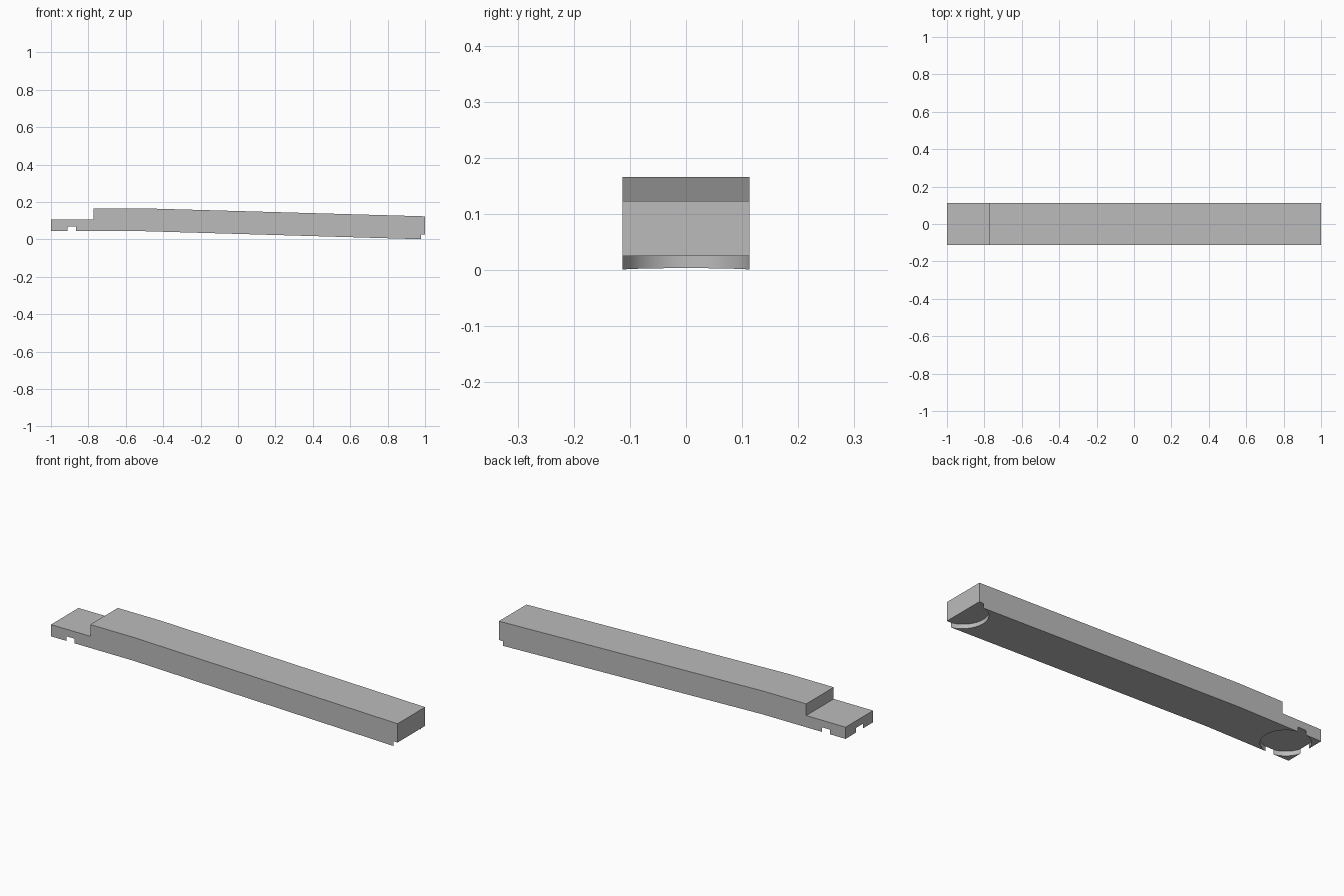
import bpy
import bmesh
from math import radians
from mathutils import Matrix

default = bpy.data.objects.get("Cube")
if default:
    bpy.data.objects.remove(default, do_unlink=True)

HALF_WIDTH = 0.1134
SOCKET_RADIUS = 0.1157

grey = bpy.data.materials.new("plain grey")
grey.use_nodes = True
colour = (0.5, 0.5, 0.5, 1)
grey.diffuse_color = colour
grey.node_tree.nodes["Principled BSDF"].inputs["Base Color"].default_value = colour


def add_object(name, bm):
    bmesh.ops.recalc_face_normals(bm, faces=bm.faces[:])
    mesh = bpy.data.meshes.new(name)
    bm.to_mesh(mesh)
    bm.free()
    mesh.materials.append(grey)
    obj = bpy.data.objects.new(name, mesh)
    bpy.context.collection.objects.link(obj)
    return obj


def extruded_profile(name, points):
    """Extrude an x-z outline across the full width."""
    bm = bmesh.new()
    face = bm.faces.new([bm.verts.new((x, -HALF_WIDTH, z)) for x, z in points])
    result = bmesh.ops.extrude_face_region(bm, geom=[face])
    moved = [v for v in result["geom"] if isinstance(v, bmesh.types.BMVert)]
    bmesh.ops.translate(bm, verts=moved, vec=(0, 2 * HALF_WIDTH, 0))
    return add_object(name, bm)


def cut_socket(body, name, x, top):
    """Cut a round recess up into the underside."""
    bm = bmesh.new()
    depth = 0.2
    bmesh.ops.create_cone(bm, cap_ends=True, segments=96, depth=depth,
                          radius1=SOCKET_RADIUS, radius2=SOCKET_RADIUS,
                          matrix=Matrix.Translation((x, 0, top - depth / 2)))
    cutter = add_object(name, bm)
    cutter.hide_render = True
    mod = body.modifiers.new(name, "BOOLEAN")
    mod.operation = "DIFFERENCE"
    mod.solver = "EXACT"
    mod.object = cutter
    bpy.context.view_layer.objects.active = body
    bpy.ops.object.modifier_apply(modifier=name)
    bpy.data.objects.remove(cutter, do_unlink=True)


# Gently bent bar with a lowered tongue at one end
bar = extruded_profile("bent_bar", [
    (-1, 0.044), (-0.52, 0.044), (1, 0), (1, 0.123),
    (-0.52, 0.166), (-0.773, 0.166), (-0.773, 0.105), (-1, 0.105)])

# Round socket under the tongue and half socket under the far end
cut_socket(bar, "tongue_socket", -0.888, 0.068)
cut_socket(bar, "end_socket", 1.0, 0.025)

# Smooth socket walls, crisp edges elsewhere
bpy.ops.object.select_all(action="DESELECT")
bar.select_set(True)
bpy.context.view_layer.objects.active = bar
bpy.ops.object.shade_smooth_by_angle(angle=radians(30))
